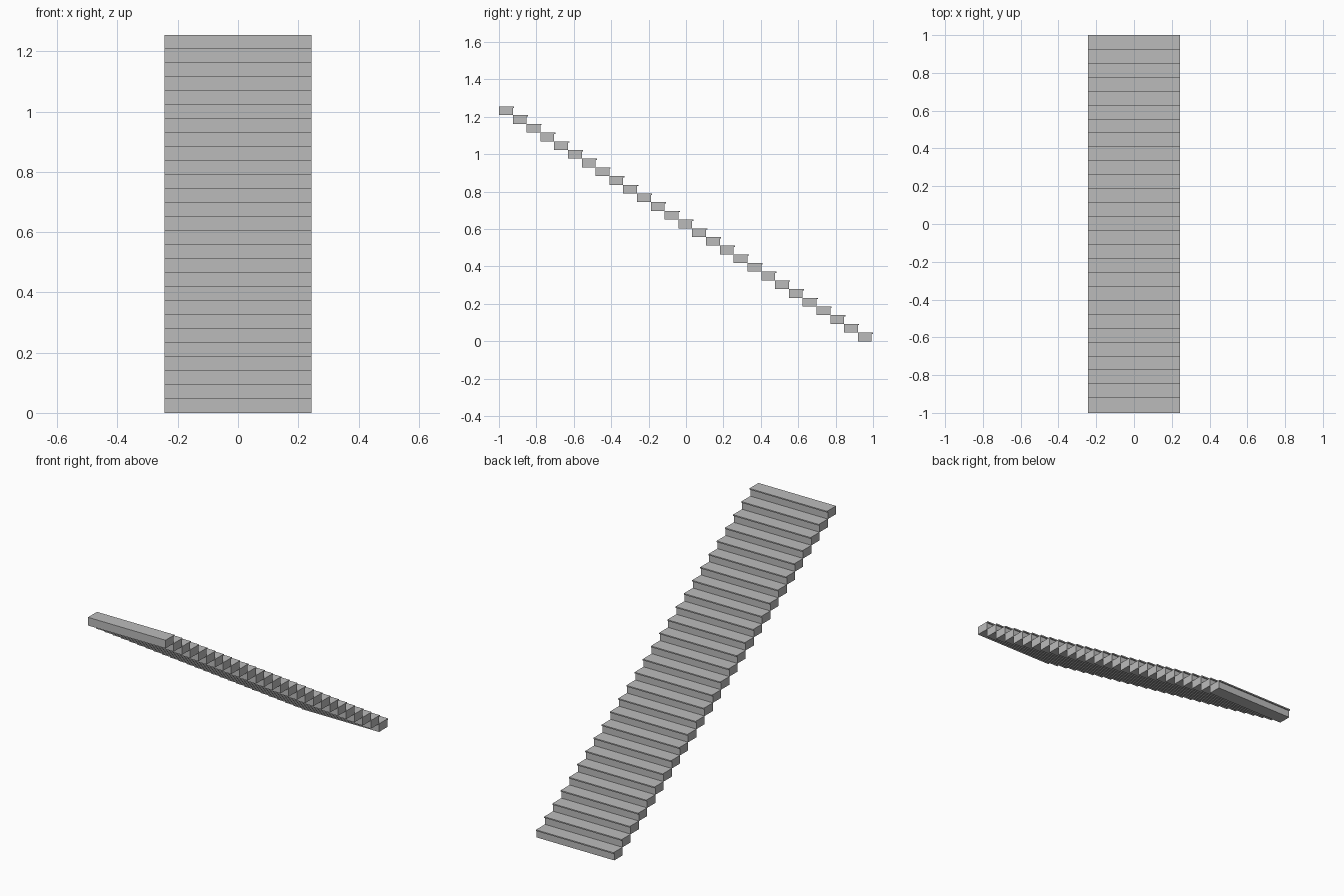
import bpy
import bmesh

cube = bpy.data.objects.get("Cube")
if cube:
    bpy.data.objects.remove(cube, do_unlink=True)

STEPS = 27
WIDTH = 0.488
RISE = 1.255 / STEPS
OVERHANG = 0.007
RUN = (2 - OVERHANG) / STEPS
TREAD = 0.007

grey = bpy.data.materials.new("concrete grey")
grey.use_nodes = True
colour = (0.5, 0.5, 0.5, 1)
grey.diffuse_color = colour
grey.node_tree.nodes["Principled BSDF"].inputs["Base Color"].default_value = colour


def extrude_profile(name, profile):
    """Closed (y, z) outline extruded across the width of the stair."""
    bm = bmesh.new()
    face = bm.faces.new([bm.verts.new((-WIDTH / 2, y, z)) for y, z in profile])
    swept = bmesh.ops.extrude_face_region(bm, geom=[face])["geom"]
    verts = [v for v in swept if isinstance(v, bmesh.types.BMVert)]
    bmesh.ops.translate(bm, vec=(WIDTH, 0, 0), verts=verts)
    bmesh.ops.recalc_face_normals(bm, faces=bm.faces[:])
    mesh = bpy.data.meshes.new(name)
    bm.to_mesh(mesh)
    bm.free()
    mesh.materials.append(grey)
    obj = bpy.data.objects.new(name, mesh)
    bpy.context.collection.objects.link(obj)
    return obj


# One step: solid block with a thin tread overhanging the riser
lip = RISE - TREAD
step_profile = [(0, 0), (RUN, 0), (RUN, lip), (RUN + OVERHANG, lip),
                (RUN + OVERHANG, RISE), (0, RISE)]
first = extrude_profile("step_1", step_profile)

# Flight of steps, descending from front to back
for i in range(STEPS):
    step = first if i == 0 else bpy.data.objects.new(f"step_{i + 1}", first.data)
    if i:
        bpy.context.collection.objects.link(step)
    step.location = (0, -1 + i * RUN, (STEPS - 1 - i) * RISE)
